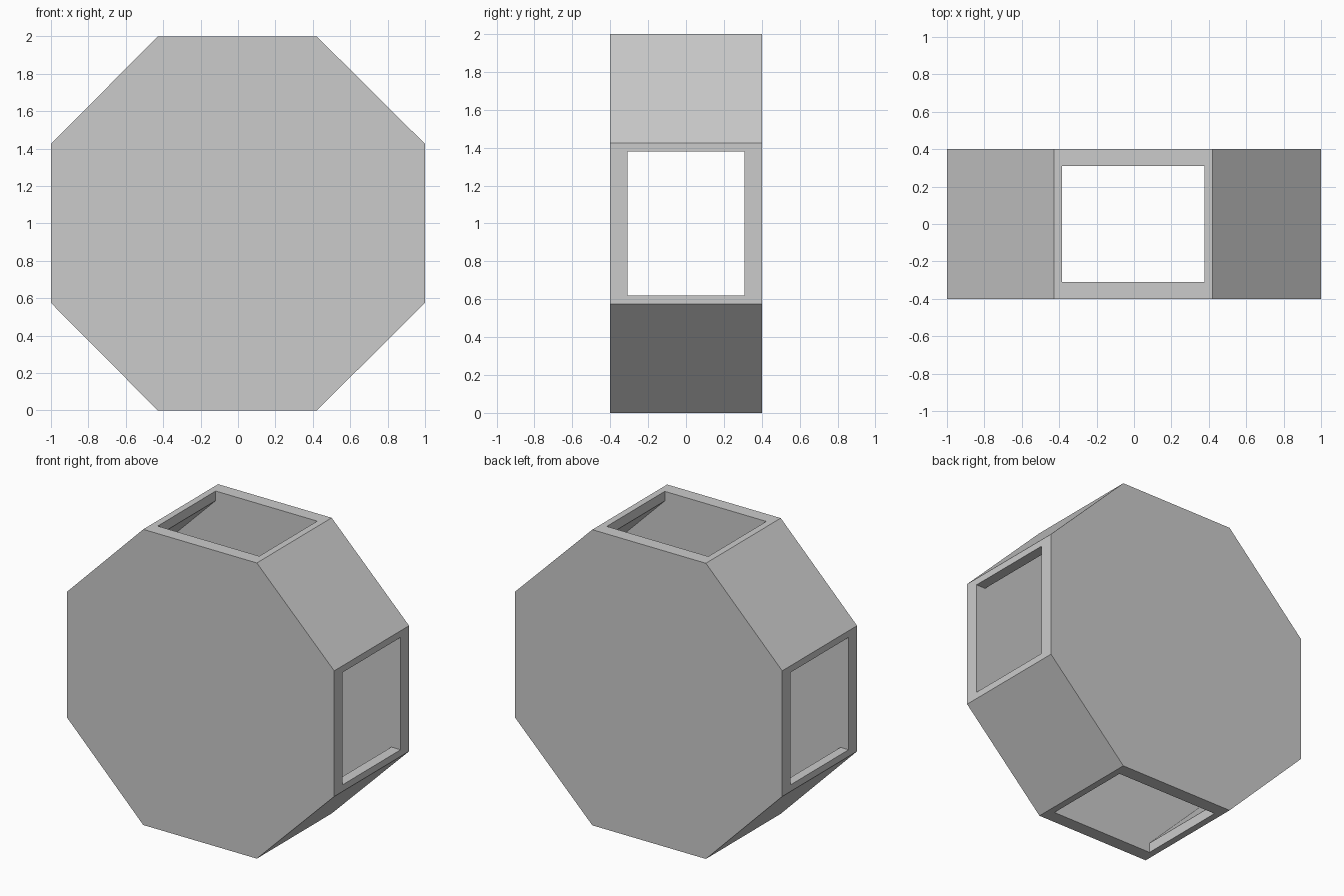
import bpy, bmesh

if "Cube" in bpy.data.objects:
    bpy.data.objects.remove(bpy.data.objects["Cube"])

CX, CZ = -0.004, 1.0          # centre of the octagon
CORNER, HOLE, LIP = 0.425, 0.38, 0.935


def four_sides(side):
    """Repeat one side's (x, z) points by quarter turns."""
    pts = []
    for _ in range(4):
        pts += side
        side = [(-z, x) for x, z in side]
    return pts


def prism(name, pts, half_depth, cx):
    """Extrude an (x, z) outline along y."""
    bm = bmesh.new()
    face = bm.faces.new([bm.verts.new((x + cx, -half_depth, z + CZ)) for x, z in pts])
    ext = bmesh.ops.extrude_face_region(bm, geom=[face])
    moved = [v for v in ext["geom"] if isinstance(v, bmesh.types.BMVert)]
    bmesh.ops.translate(bm, verts=moved, vec=(0, 2 * half_depth, 0))
    bmesh.ops.recalc_face_normals(bm, faces=bm.faces)
    mesh = bpy.data.meshes.new(name)
    bm.to_mesh(mesh)
    bm.free()
    obj = bpy.data.objects.new(name, mesh)
    bpy.context.collection.objects.link(obj)
    return obj


# Outer octagonal housing
housing = prism("octagonal_housing", four_sides([(1, -CORNER), (1, CORNER)]), 0.4, 0)
for v in housing.data.vertices:
    if abs(v.co.x) < 0.5:
        v.co.x += CX

# Hollow interior with four short straight openings
cutter = prism("interior_cutter",
               four_sides([(LIP, -HOLE), (1.1, -HOLE), (1.1, HOLE), (LIP, HOLE)]),
               0.31, CX)
cutter.hide_render = True
mod = housing.modifiers.new("hollow", 'BOOLEAN')
mod.operation = 'DIFFERENCE'
mod.solver = 'EXACT'
mod.object = cutter
bpy.context.view_layer.objects.active = housing
bpy.ops.object.modifier_apply(modifier=mod.name)
bpy.data.objects.remove(cutter)
